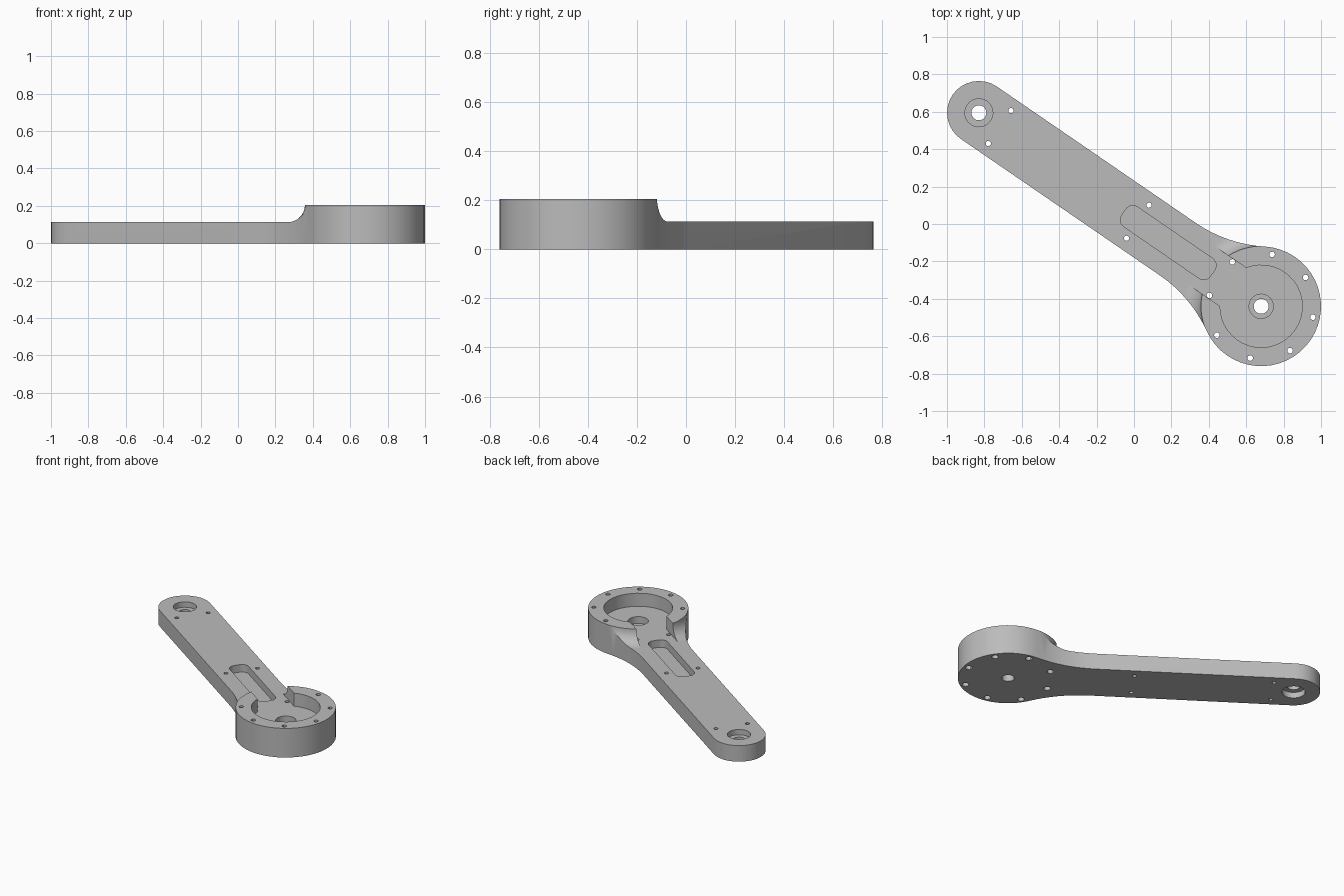
import bpy, bmesh
from math import radians, degrees, atan2, cos, sin, pi
from mathutils import Matrix

cube = bpy.data.objects.get("Cube")
if cube:
    bpy.data.objects.remove(cube, do_unlink=True)

# Main dimensions; the arm is built along +x with the hub at the origin
TOP, ARM_TOP = 0.205, 0.113
HUB_R, TIP_R, LENGTH = 0.32, 0.17, 1.83
BLEND_X, BLEND_R = 0.54, 0.727
HUB_AT, HEADING = (0.68, -0.44, 0), radians(145.57)

steel = bpy.data.materials.new("grey metal")
steel.use_nodes = True
steel.diffuse_color = (0.5, 0.5, 0.5, 1)
steel.node_tree.nodes["Principled BSDF"].inputs["Base Color"].default_value = (0.5, 0.5, 0.5, 1)


def arc(cx, cy, r, start, end, steps):
    """Points on an arc, angles in degrees, both ends included."""
    angles = [radians(start + (end - start) * i / steps) for i in range(steps + 1)]
    return [(cx + r * cos(a), cy + r * sin(a)) for a in angles]


def circle(cx, cy, r, steps=24):
    return arc(cx, cy, r, 0, 360, steps)[:-1]


def finish(name, bm):
    bmesh.ops.recalc_face_normals(bm, faces=bm.faces[:])
    mesh = bpy.data.meshes.new(name)
    bm.to_mesh(mesh)
    bm.free()
    mesh.materials.append(steel)
    obj = bpy.data.objects.new(name, mesh)
    bpy.context.collection.objects.link(obj)
    return obj


def prism(name, points, z0, z1):
    bm = bmesh.new()
    face = bm.faces.new([bm.verts.new((x, y, z0)) for x, y in points])
    out = bmesh.ops.extrude_face_region(bm, geom=[face])
    for v in out["geom"]:
        if isinstance(v, bmesh.types.BMVert):
            v.co.z = z1
    return finish(name, bm)


def revolve(name, profile, steps=64):
    """Closed ring from an (r, z) profile about the z axis."""
    bm = bmesh.new()
    rings = []
    for i in range(steps):
        a = 2 * pi * i / steps
        rings.append([bm.verts.new((r * cos(a), r * sin(a), z)) for r, z in profile])
    n = len(profile)
    for i in range(steps):
        a, b = rings[i], rings[(i + 1) % steps]
        for j in range(n):
            k = (j + 1) % n
            bm.faces.new((a[j], b[j], b[k], a[k]))
    return finish(name, bm)


# Body outline: round tip, straight arm, concave blends, round hub
turn = degrees(atan2(TIP_R + BLEND_R, BLEND_X))
blend = arc(BLEND_X, TIP_R + BLEND_R, BLEND_R, -90, turn - 180, 8)
outline = arc(LENGTH, 0, TIP_R, -90, 90, 16) + blend
outline += arc(0, 0, HUB_R, turn, 360 - turn, 32)[1:-1]
outline += [(x, -y) for x, y in reversed(blend)]
body = prism("lever_arm", outline, 0, TOP)

cutters = []


def cut(points, z0, z1):
    cutters.append(prism("cutter", points, z0, z1))


# Lower the arm, leaving a concave fillet around the hub wall
wall, rise = HUB_R + 0.002, TOP - ARM_TOP
fillet = arc(wall + rise, TOP, rise, 180, 270, 8)
fillet[-1] = (wall + rise, ARM_TOP)
cutters.append(revolve("cutter", [(wall, 0.3)] + fillet + [(2.3, ARM_TOP), (2.3, 0.3)]))

# Round pocket in the hub, opening into a channel toward the arm
px, half = 0.22, 0.124
mouth = degrees(atan2(half, (px ** 2 - half ** 2) ** 0.5))
cut([(0.46, -half), (0.46, half)] + arc(0, 0, px, mouth, 360 - mouth, 32), ARM_TOP, 0.3)

# Rounded slot sunk into the arm
c, x0, x1, w = 0.045, 0.315, 0.89, 0.064
slot = []
for cx, cy, a in ((x1 - c, w - c, 0), (x0 + c, w - c, 90),
                  (x0 + c, c - w, 180), (x1 - c, c - w, 270)):
    slot += arc(cx, cy, c, a, a + 90, 6)
cut(slot, 0.06, 0.3)

# Hub bore and counterbore
cut(circle(0, 0, 0.065), 0.065, 0.3)
cut(circle(0, 0, 0.04), -0.1, 0.3)

# Tip bore, counterbored from both faces
cut(circle(LENGTH, 0, 0.075), 0.075, 0.3)
cut(circle(LENGTH, 0, 0.075), -0.1, 0.04)
cut(circle(LENGTH, 0, 0.04), -0.1, 0.3)

# Ring of bolt holes around the hub, wider underneath
for i in range(8):
    a = radians(22.5 + 45 * i)
    x, y = 0.283 * cos(a), 0.283 * sin(a)
    cut(circle(x, y, 0.015, 12), -0.1, 0.3)
    cut(circle(x, y, 0.022, 12), -0.1, 0.06)

# Small pin holes through the arm
for x in (0.8, 1.695):
    for y in (-0.107, 0.107):
        cut(circle(x, y, 0.014, 12), -0.1, 0.3)

# Apply every cut, then remove the helpers
bpy.context.view_layer.objects.active = body
for tool in cutters:
    tool.hide_render = True
    mod = body.modifiers.new("cut", 'BOOLEAN')
    mod.operation = 'DIFFERENCE'
    mod.solver = 'EXACT'
    mod.object = tool
    bpy.ops.object.modifier_apply(modifier=mod.name)
for tool in cutters:
    bpy.data.objects.remove(tool, do_unlink=True)

# Place the finished part and smooth its curved walls
body.data.transform(Matrix.Translation(HUB_AT) @ Matrix.Rotation(HEADING, 4, 'Z'))
bpy.ops.object.select_all(action='DESELECT')
body.select_set(True)
bpy.ops.object.shade_smooth_by_angle(angle=radians(30))
